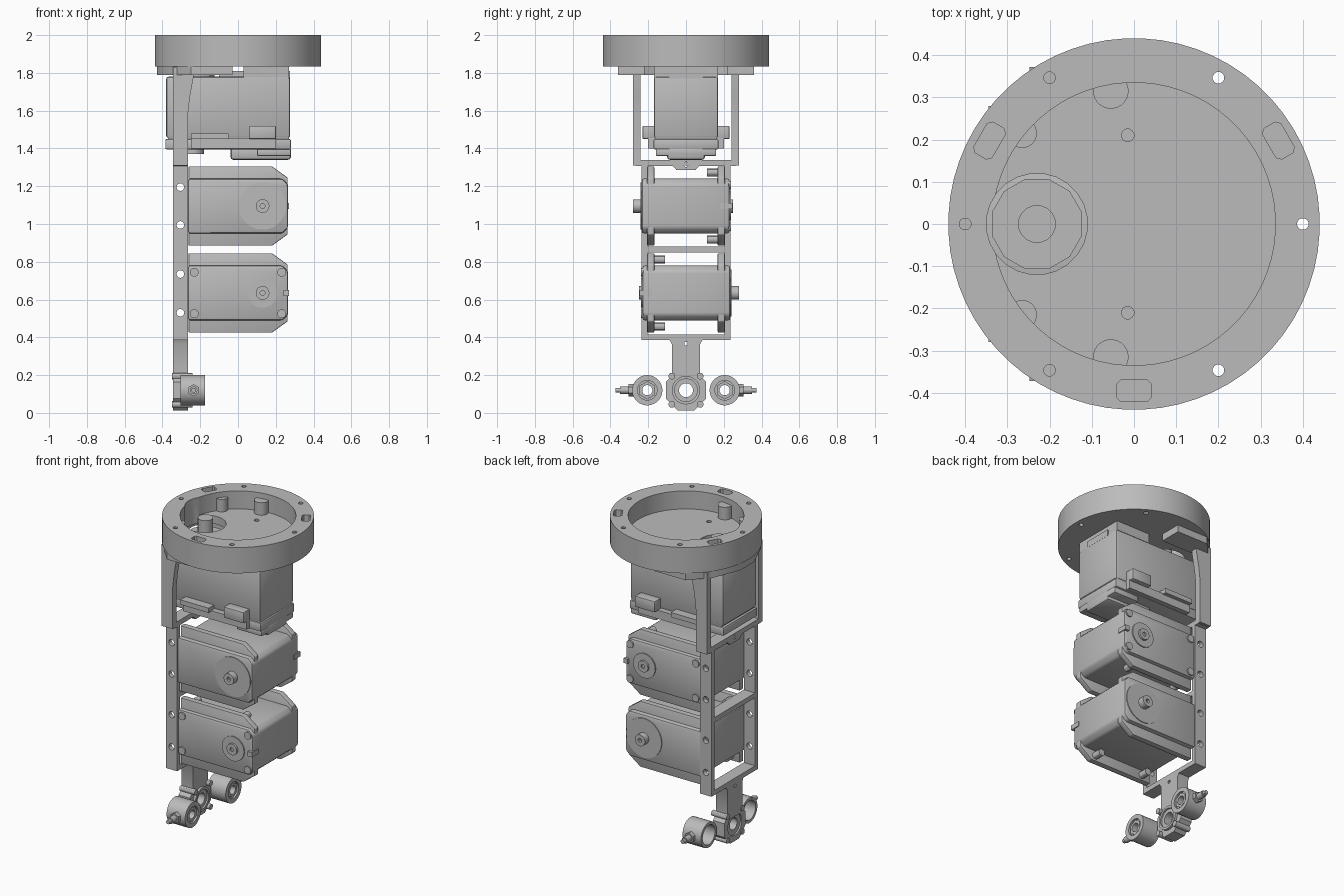
import bpy, bmesh, math
from mathutils import Vector

old = bpy.data.objects.get("Cube")
if old:
    bpy.data.objects.remove(old, do_unlink=True)

grey = bpy.data.materials.new("plain_grey")
grey.use_nodes = True
grey.diffuse_color = (0.5, 0.5, 0.5, 1)
grey.node_tree.nodes["Principled BSDF"].inputs["Base Color"].default_value = (0.5, 0.5, 0.5, 1)
parts = []


def prism(name, outline, axis, start, end, bevel=0.0):
    """Extrude a flat outline along one axis."""
    def place(p, a):
        return {"x": (a, p[0], p[1]), "y": (p[0], a, p[1]), "z": (p[0], p[1], a)}[axis]
    bm = bmesh.new()
    low = [bm.verts.new(place(p, start)) for p in outline]
    high = [bm.verts.new(place(p, end)) for p in outline]
    bm.faces.new(low)
    bm.faces.new(high)
    count = len(outline)
    for i in range(count):
        j = (i + 1) % count
        bm.faces.new((low[i], low[j], high[j], high[i]))
    bmesh.ops.recalc_face_normals(bm, faces=bm.faces[:])
    if bevel:
        bmesh.ops.bevel(bm, geom=bm.edges[:], offset=bevel, segments=2, profile=0.5, affect="EDGES")
    mesh = bpy.data.meshes.new(name)
    bm.to_mesh(mesh)
    bm.free()
    mesh.materials.append(grey)
    obj = bpy.data.objects.new(name, mesh)
    bpy.context.collection.objects.link(obj)
    parts.append(obj)
    return obj


def rect(u, v, wide, tall):
    return [(u - wide, v - tall), (u + wide, v - tall), (u + wide, v + tall), (u - wide, v + tall)]


def box(name, xs, ys, zs, bevel=0.0):
    outline = [(xs[0], zs[0]), (xs[1], zs[0]), (xs[1], zs[1]), (xs[0], zs[1])]
    return prism(name, outline, "y", min(ys), max(ys), bevel)


def disc(name, axis, centre, radius, start, end, sides=32):
    turn = math.pi / sides
    outline = [(centre[0] + radius * math.cos(2 * turn * i + turn),
                centre[1] + radius * math.sin(2 * turn * i + turn)) for i in range(sides)]
    return prism(name, outline, axis, start, end)


def cut(obj, *cutters):
    """Subtract the cutters from a part and remove them."""
    for cutter in cutters:
        cutter.hide_render = True
        mod = obj.modifiers.new("cut", "BOOLEAN")
        mod.operation, mod.solver, mod.object = "DIFFERENCE", "EXACT", cutter
    graph = bpy.context.evaluated_depsgraph_get()
    graph.update()
    mesh = bpy.data.meshes.new_from_object(obj.evaluated_get(graph))
    obj.modifiers.clear()
    obj.data = mesh
    for cutter in cutters:
        parts.remove(cutter)
        bpy.data.objects.remove(cutter, do_unlink=True)


# Top ring with a shallow cavity, pinion pocket, screw holes and slots
pinion = (-0.23, 0)
ring = disc("top_ring", "z", (0, 0), 0.44, 1.835, 2, 64)
cutters = [disc("cavity", "z", (0, 0), 0.335, 1.885, 2.1, 64),
           disc("pinion_pocket", "z", pinion, 0.12, 1.8, 2.1, 24)]
for i in range(6):
    a = math.radians(60 * i)
    cutters.append(disc("screw_hole", "z", (0.4 * math.cos(a), 0.4 * math.sin(a)), 0.014, 1.8, 2.1, 12))
for angle in (30, 150, 270):
    a = math.radians(angle)
    out, side = Vector((math.cos(a), math.sin(a))), Vector((-math.sin(a), math.cos(a)))
    slot = [(0.025, -0.032), (0.025, 0.032), (0.015, 0.042), (-0.015, 0.042),
            (-0.025, 0.032), (-0.025, -0.032), (-0.015, -0.042), (0.015, -0.042)]
    cutters.append(prism("slot", [out * (0.395 + u) + side * v for u, v in slot], "z", 1.94, 2.1))
for s in (-1, 1):
    cutters.append(disc("floor_hole", "z", (-0.015, s * 0.21), 0.015, 1.86, 2.1, 12))
cut(ring, *cutters)
for s in (-1, 1):
    disc("ring_boss", "z", (-0.055, s * 0.315), 0.042, 1.86, 1.965, 24)
    disc("ring_boss_small", "z", (-0.265, s * 0.215), 0.035, 1.86, 1.965, 24)

# Mounting plates under the ring
half = [(-0.03, 0.22), (-0.03, 0.36), (-0.25, 0.36), (-0.36, 0.24), (-0.43, 0.07)]
inner = [(-0.385, 0.1), (-0.33, 0.22)]
flip = lambda pts: [(x, -y) for x, y in reversed(pts)]
prism("bracket_top_plate", half + flip(half) + flip(inner) + inner, "z", 1.79, 1.84)
box("motor_flange", (0.03, 0.27), (-0.17, 0.17), (1.775, 1.84))
box("flange_boss", (-0.1, 0.275), (-0.09, 0.09), (1.77, 1.81))

# Upper motor
box("upper_motor_body", (-0.38, 0.275), (-0.17, 0.17), (1.455, 1.78), 0.012)
box("upper_motor_cap", (-0.385, 0.28), (-0.172, 0.172), (1.395, 1.45), 0.008)
box("upper_motor_seam", (-0.37, 0.27), (-0.165, 0.165), (1.44, 1.47))
box("upper_motor_tail", (0.1, 0.28), (-0.16, 0.16), (1.36, 1.4), 0.008)
box("upper_motor_neck", (-0.04, 0.28), (-0.1, 0.1), (1.34, 1.41), 0.015)
disc("tail_cap", "z", (-0.24, 0), 0.06, 1.37, 1.41)
disc("gearbox_nose", "z", pinion, 0.11, 1.77, 1.82, 12)
disc("motor_shaft", "z", pinion, 0.045, 1.8, 1.925, 16)
for s in (-1, 1):
    box("connector", (0.06, 0.2), (s * 0.16, s * 0.23), (1.45, 1.52), 0.005)
    box("connector_strip", (-0.25, -0.05), (s * 0.16, s * 0.225), (1.45, 1.48))
    box("side_ledge", (-0.25, 0.2), (s * 0.16, s * 0.2), (1.4, 1.455))

# Bracket: flared arms, crossbar, ladder frame and lower stem
bx = (-0.345, -0.265)
arm = [(bx[0], 1.31), (bx[1], 1.31), (bx[1], 1.58), (-0.255, 1.67), (-0.235, 1.78),
       (-0.235, 1.83), (bx[0], 1.83)]
for s in (-1, 1):
    ends = sorted((s * 0.24, s * 0.28))
    prism("upper_arm", arm, "y", ends[0], ends[1])
bar = [(-0.28, 1.34), (-0.28, 1.325), (-0.265, 1.308), (-0.07, 1.308), (-0.05, 1.285)]
crossbar = prism("crossbar", bar + [(-y, z) for y, z in reversed(bar)], "x", *bx)
cut(crossbar, disc("bar_hole", "x", (0, 1.315), 0.013, -0.4, -0.2, 12))
frame = box("ladder_frame", bx, (-0.235, 0.235), (0.385, 1.325))
cutters = [prism("window", rect(0, z, 0.205, h), "x", -0.4, -0.2)
           for z, h in ((0.6325, 0.2175), (1.095, 0.215))]
cutters += [disc("side_hole", "y", (-0.305, z), 0.02, -0.3, 0.3, 16) for z in (0.53, 0.735, 0.995, 1.195)]
cut(frame, *cutters)
stem_half = [(-0.095, 0.4), (-0.075, 0.365), (-0.075, 0.19), (-0.06, 0.17)]
stem = prism("lower_stem", stem_half + [(-y, z) for y, z in reversed(stem_half)], "x", *bx)
cut(stem, disc("stem_hole", "x", (0, 0.365), 0.013, -0.4, -0.2, 4))

# Lower hub with its bearing
axle = (0, 0.12)
hub = disc("lower_hub", "x", axle, 0.115, bx[0], bx[1], 8)
cut(hub, disc("hub_bore", "x", axle, 0.07, -0.4, -0.2))
bearing = disc("hub_bearing", "x", axle, 0.075, -0.335, -0.25)
cut(bearing, disc("bearing_bore", "x", axle, 0.037, -0.4, -0.2),
    disc("bearing_step", "x", axle, 0.06, -0.26, -0.2))
for y in (-0.075, 0.075):
    for z in (-0.075, 0.075):
        disc("hub_screw", "x", (y, axle[1] + z), 0.018, -0.35, -0.242, 12)

# Side cups with radial screws
for s in (-1, 1):
    mid = (s * 0.205, 0.12)
    cup = disc("side_cup", "x", mid, 0.08, -0.305, -0.175)
    cut(cup, disc("cup_hollow", "x", mid, 0.062, -0.4, -0.21),
        disc("cup_bore", "x", mid, 0.027, -0.4, -0.1, 16),
        disc("cup_recess", "x", mid, 0.052, -0.188, -0.1))
    nut = disc("cup_nut", "x", mid, 0.048, -0.215, -0.18, 6)
    cut(nut, disc("nut_bore", "x", mid, 0.027, -0.4, -0.1, 16))
    for name, r, reach, sides in (("screw_collar", 0.032, 0.305, 6), ("screw_body", 0.02, 0.35, 16),
                                  ("screw_tip", 0.013, 0.372, 12)):
        ends = sorted((s * 0.273, s * reach))
        disc(name, "y", (-0.235, 0.12), r, ends[0], ends[1], sides)


def servo(name, z, f):
    """One servo; f is the y direction of its output horn."""
    def along(label, x, dz, radius, a, b, sides=32):
        ends = sorted((a * f, b * f))
        return disc(name + label, "y", (x, z + dz), radius, ends[0], ends[1], sides)
    side = [(-0.265, -0.145), (0.235, -0.145), (0.265, -0.115)]
    body = [(x, z + h) for x, h in side] + [(x, z - h) for x, h in reversed(side)]
    ends = sorted((f * 0.235, f * -0.23))
    prism(name + "_body", body, "y", ends[0], ends[1], 0.012)
    ear = [(-0.262, -0.21), (0.18, -0.21), (0.263, -0.15)]
    plate = [(x, z + h) for x, h in ear] + [(x, z - h) for x, h in reversed(ear)]
    for s in (-1, 1):
        ends = sorted((s * 0.168, s * 0.206))
        prism(name + "_ear_plate", plate, "y", ends[0], ends[1], 0.005)
        # Ear screws and corner screws
        for x in (-0.2, 0.15):
            along("_ear_screw", x, s * 0.177, 0.022, -0.11, -0.195, 12)
        for x in (-0.232, 0.232):
            along("_corner_screw", x, s * 0.11, 0.024, -0.2, -0.238, 12)
    # Output horn and rear idler
    along("_horn_plate", 0.13, 0, 0.125, 0.22, 0.24)
    cut(along("_horn_boss", 0.13, 0, 0.036, 0.22, 0.28, 24), along("_bore", 0.13, 0, 0.013, 0.26, 0.3, 12))
    along("_idler_plate", 0.13, 0, 0.078, -0.22, -0.237)
    cut(along("_idler_boss", 0.13, 0, 0.036, -0.22, -0.25, 24), along("_bore", 0.13, 0, 0.013, -0.24, -0.3, 12))
    box(name + "_end_clip", (0.24, 0.27), (-f * 0.18, -f * 0.245), (z - 0.015, z + 0.015))


servo("middle_servo", 1.095, -1)
servo("lower_servo", 0.635, 1)

# Smooth round surfaces, keep edges sharp
bpy.ops.object.select_all(action="DESELECT")
for obj in parts:
    obj.select_set(True)
bpy.context.view_layer.objects.active = parts[0]
bpy.ops.object.shade_smooth_by_angle(angle=math.radians(30))
